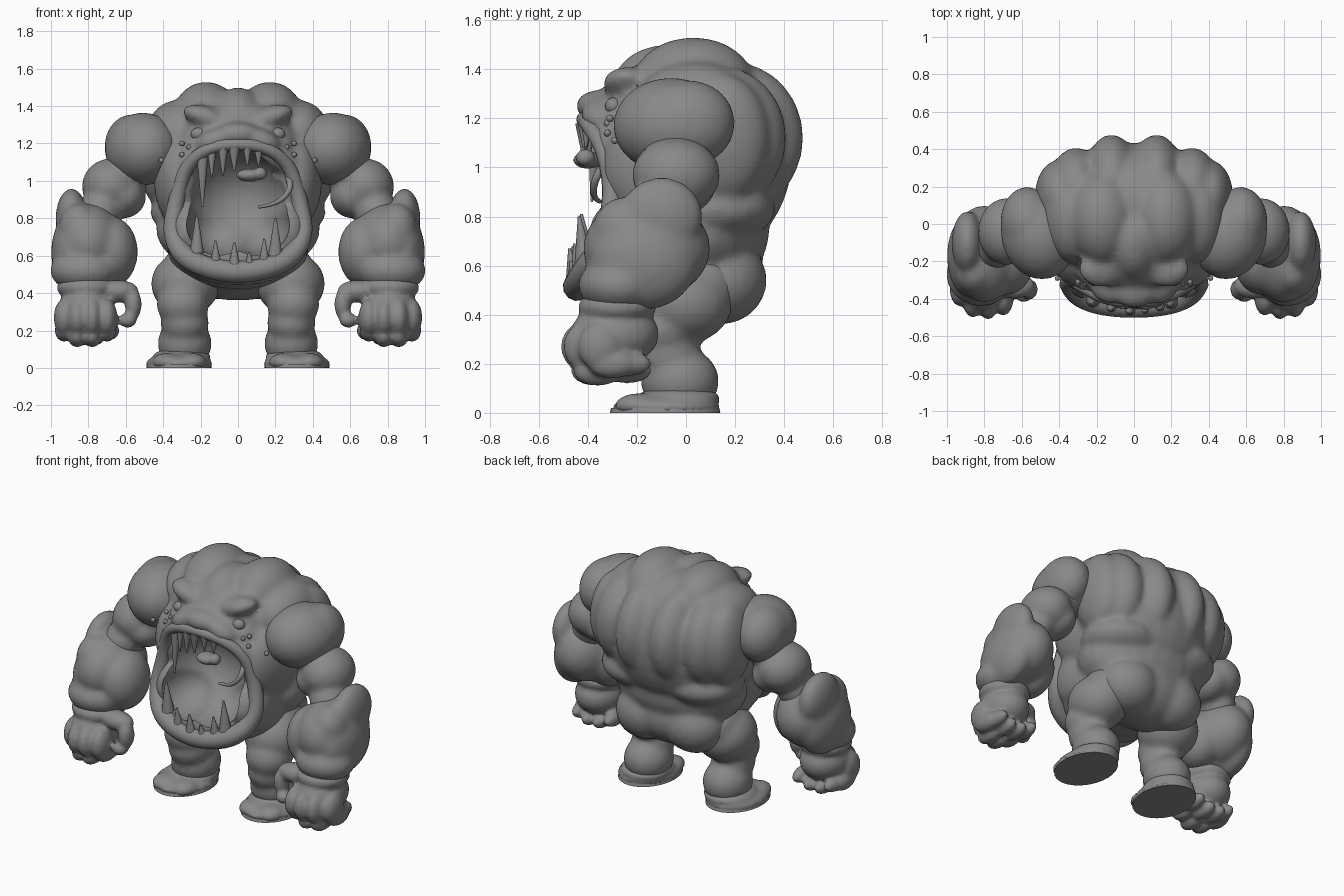
import bpy, bmesh, math
from mathutils import Matrix, Vector, Euler

if "Cube" in bpy.data.objects:
    bpy.data.objects.remove(bpy.data.objects["Cube"])

GREY = (0.25, 0.25, 0.25, 1)
hide = bpy.data.materials.new("stone_grey")
hide.use_nodes = True
hide.diffuse_color = GREY
for node in hide.node_tree.nodes:
    if node.type == 'BSDF_PRINCIPLED':
        node.inputs["Base Color"].default_value = GREY


def finish(name, bm, side=1):
    """Turn a bmesh into an object, reflected when side is -1."""
    if side < 0:
        bmesh.ops.scale(bm, vec=(-1, 1, 1), verts=bm.verts)
        bmesh.ops.reverse_faces(bm, faces=bm.faces)
    mesh = bpy.data.meshes.new(name)
    bm.to_mesh(mesh)
    bm.free()
    mesh.materials.append(hide)
    obj = bpy.data.objects.new(name, mesh)
    bpy.context.collection.objects.link(obj)
    return obj


def smooth(obj, angle=45):
    bpy.ops.object.select_all(action='DESELECT')
    obj.select_set(True)
    bpy.context.view_layer.objects.active = obj
    bpy.ops.object.shade_smooth_by_angle(angle=math.radians(angle))


def add_ball(bm, centre, radii, turn=(0, 0, 0), segs=24):
    rot = Euler([math.radians(a) for a in turn]).to_matrix().to_4x4()
    mat = Matrix.Translation(centre) @ rot @ Matrix.Diagonal((*radii, 1))
    bmesh.ops.create_uvsphere(bm, u_segments=segs, v_segments=segs * 2 // 3,
                              radius=1, matrix=mat)


def sculpt(name, balls, side=1, paired=False, voxel=0.018, relax=6, cutter=None):
    """Fuse overlapping masses into one skin."""
    bm = bmesh.new()
    for centre, radii, *turn in balls:
        add_ball(bm, centre, radii, *turn)
        if paired and centre[0] > 0:
            a, b, c = turn[0] if turn else (0, 0, 0)
            add_ball(bm, (-centre[0], *centre[1:]), radii, (a, -b, -c))
    for v in bm.verts:
        v.co.z = max(v.co.z, 0)
    obj = finish(name, bm, side)
    fuse = obj.modifiers.new("fuse", 'REMESH')
    fuse.mode, fuse.voxel_size = 'VOXEL', voxel
    soften = obj.modifiers.new("soften", 'SMOOTH')
    soften.iterations = relax
    if cutter:
        cut = obj.modifiers.new("cut", 'BOOLEAN')
        cut.operation, cut.object = 'DIFFERENCE', cutter
    bpy.context.view_layer.update()
    graph = bpy.context.evaluated_depsgraph_get()
    mesh = bpy.data.meshes.new_from_object(obj.evaluated_get(graph))
    obj.modifiers.clear()
    obj.data = mesh
    mesh.materials.clear()
    mesh.materials.append(hide)
    smooth(obj)
    return obj


def ball(name, centre, radii, side=1, segs=16):
    bm = bmesh.new()
    add_ball(bm, centre, radii, segs=segs)
    smooth(finish(name, bm, side))


def tube(name, points, radii, closed=False):
    curve = bpy.data.curves.new(name, 'CURVE')
    curve.dimensions, curve.bevel_depth, curve.bevel_resolution = '3D', 1, 4
    curve.use_fill_caps = True
    spline = curve.splines.new('NURBS')
    spline.points.add(len(points) - 1)
    for p, co, r in zip(spline.points, points, radii):
        p.co = (*co, 1)
        p.radius = r
    spline.use_cyclic_u, spline.use_endpoint_u = closed, not closed
    spline.order_u = 3
    curve.materials.append(hide)
    bpy.context.collection.objects.link(bpy.data.objects.new(name, curve))


def tooth(name, base, tip, radius):
    base, tip = Vector(base), Vector(tip)
    axis = tip - base
    bm = bmesh.new()
    mat = Matrix.Translation((base + tip) / 2) @ axis.to_track_quat('Z', 'Y').to_matrix().to_4x4()
    bmesh.ops.create_cone(bm, cap_ends=True, segments=10, radius1=radius,
                          radius2=radius * 0.15, depth=axis.length, matrix=mat)
    smooth(finish(name, bm))


# Trunk masses
trunk = [
    ((0, 0.09, 1.05), (0.47, 0.345, 0.42)),        # core
    ((0.12, 0.19, 1.12), (0.16, 0.29, 0.31)),      # inner back muscles
    ((0.31, 0.15, 1.12), (0.16, 0.26, 0.29)),      # outer back muscles
    ((0.41, 0.15, 1.12), (0.12, 0.19, 0.26)),      # flanks
    ((0, 0.05, 0.74), (0.44, 0.29, 0.25)),         # waist
    ((0.22, 0.13, 0.83), (0.25, 0.235, 0.13)),     # back fold
    ((0, 0.08, 0.56), (0.37, 0.24, 0.2)),          # pelvis
    ((0.17, 0.14, 0.54), (0.2, 0.19, 0.18)),       # rump
    ((0, -0.12, 0.64), (0.38, 0.3, 0.22)),         # belly
]
# Head masses, with the snout arching down to the mouth corners
head = [
    ((0.17, 0.03, 1.34), (0.18, 0.25, 0.19)),      # crown
    ((0, -0.08, 1.33), (0.14, 0.22, 0.17)),        # forehead
    ((0.33, 0.04, 1.25), (0.16, 0.25, 0.18)),      # neck muscles
    ((0, -0.26, 0.58), (0.31, 0.2, 0.14)),         # chin
    ((0.27, -0.2, 0.72), (0.12, 0.2, 0.18)),       # jaw sides
    ((0.31, -0.1, 1.0), (0.14, 0.24, 0.25)),       # cheeks
    ((0, -0.12, 1.2), (0.34, 0.25, 0.24)),         # face
    ((0.17, -0.24, 1.34), (0.13, 0.1, 0.06), (0, -18, 0)),  # brows
    ((0.21, -0.26, 1.2), (0.09, 0.08, 0.04)),      # eye bags
]
for t in (0, 0.5, 1):
    head.append(((0.23 * t, -0.36 + 0.08 * t * t, 1.25 - 0.13 * t * t),
                 (0.12, 0.09, 0.065), (0, 40 * t, 0)))

# Fuse the body and hollow out the mouth
mouth = sculpt("mouth_cutter", [((0, -0.42, 0.9), (0.28, 0.31, 0.27)),
                                ((0.1, -0.42, 0.77), (0.18, 0.25, 0.17))], paired=True)
mouth.hide_render = True
sculpt("torso", trunk + head, paired=True, relax=9, cutter=mouth)
bpy.data.objects.remove(mouth)

# Lips around the mouth, heavier on the jaw
half = [(0.16, -0.4, 1.18), (0.28, -0.33, 1.08), (0.33, -0.29, 0.9),
        (0.36, -0.32, 0.7), (0.26, -0.42, 0.56)]
ring = [(0, -0.42, 1.2)] + half + [(0, -0.45, 0.5)] + [(-x, y, z) for x, y, z in reversed(half)]
tube("lips", ring, [0.08 - 0.04 * z for x, y, z in ring], closed=True)

# Teeth: x position, tip height, radius
upper = [(-0.19, 0.86, 0.034), (-0.14, 1.02, 0.026), (-0.08, 1.03, 0.028),
         (-0.02, 1.05, 0.032), (0.05, 1.08, 0.025), (0.11, 1.08, 0.025)]
for i, (x, tip, r) in enumerate(upper):
    tooth(f"upper_tooth_{i + 1}", (x, -0.42 + x * x * 1.5, 1.18 - x * x),
          (x, -0.42 + x * x, tip), r)
lower = [(-0.22, 0.81, 0.04), (-0.12, 0.68, 0.032), (-0.02, 0.67, 0.036),
         (0.06, 0.62, 0.03), (0.14, 0.69, 0.032), (0.2, 0.8, 0.04)]
for i, (x, tip, r) in enumerate(lower):
    tooth(f"lower_tooth_{i + 1}", (x, -0.455 + x * x, 0.53 + x * x * 1.8),
          (x, -0.475 + x * x, tip), r)

# Tongue tip and hooked tusk inside the mouth
sculpt("tongue", [((0.06, -0.4, 1.03), (0.07, 0.06, 0.035)),
                  ((0.12, -0.41, 1.04), (0.035, 0.04, 0.035))], voxel=0.01, relax=2)
hook = [(0.26, -0.3, 1.05), (0.29, -0.36, 0.98), (0.25, -0.38, 0.91),
        (0.18, -0.37, 0.87), (0.11, -0.35, 0.86)]
tube("hooked_tusk", hook, [0.02 - 0.003 * i for i in range(len(hook))])

for side, label in ((1, "left"), (-1, "right")):
    # Eyes and cheek warts
    ball(f"{label}_eye", (0.21, -0.295, 1.25), (0.043, 0.035, 0.035), side)
    for i, spot in enumerate([(0.26, -0.32, 1.18), (0.3, -0.31, 1.2), (0.3, -0.32, 1.14),
                              (0.37, -0.27, 1.1), (0.41, -0.29, 1.11)]):
        ball(f"{label}_wart_{i + 1}", spot, (0.015,) * 3, side, 8)

    # Arm
    sculpt(f"{label}_shoulder", [((0.51, -0.06, 1.17), (0.2, 0.24, 0.195), (0, 10, -15)),
                                 ((0.57, 0.01, 1.18), (0.145, 0.19, 0.175))], side)
    sculpt(f"{label}_upper_arm", [
        ((0.68, -0.04, 0.97), (0.155, 0.18, 0.15)),
        ((0.61, -0.04, 0.92), (0.12, 0.16, 0.12)),
        ((0.74, -0.1, 0.83), (0.12, 0.14, 0.12)),
        ((0.56, -0.04, 1.08), (0.13, 0.16, 0.12))], side)
    sculpt(f"{label}_forearm", [
        ((0.8, -0.16, 0.67), (0.19, 0.26, 0.21)),
        ((0.88, -0.17, 0.62), (0.12, 0.22, 0.2)),
        ((0.68, -0.2, 0.62), (0.145, 0.18, 0.19)),
        ((0.82, -0.27, 0.52), (0.185, 0.17, 0.12)),
        ((0.85, -0.25, 0.74), (0.11, 0.13, 0.14)),
        ((0.89, -0.1, 0.8), (0.085, 0.17, 0.16))], side)

    # Half-closed hand: wrist, palm, thumb, then four curled fingers
    hand = [((0.81, -0.28, 0.43), (0.16, 0.16, 0.08)),
            ((0.81, -0.29, 0.32), (0.15, 0.18, 0.13)),
            ((0.64, -0.33, 0.41), (0.11, 0.07, 0.06)),
            ((0.56, -0.35, 0.34), (0.045, 0.055, 0.085)),
            ((0.59, -0.37, 0.255), (0.05, 0.05, 0.04))]
    for x, y, z in ((0.7, -0.4, 0.2), (0.78, -0.42, 0.17), (0.86, -0.41, 0.17), (0.93, -0.35, 0.2)):
        hand += [((x, y, 0.27), (0.055, 0.09, 0.1)),
                 ((x, y + 0.05, z), (0.05, 0.1, 0.06)),
                 ((x - 0.02, -0.24, z), (0.045, 0.1, 0.05))]
    sculpt(f"{label}_hand", hand, side, voxel=0.012)

    # Leg, with the bent knee pushed forward
    sculpt(f"{label}_leg", [
        ((0.28, -0.01, 0.45), (0.185, 0.2, 0.17)),
        ((0.24, 0.04, 0.52), (0.17, 0.19, 0.15)),
        ((0.295, -0.1, 0.34), (0.14, 0.14, 0.13)),
        ((0.285, -0.08, 0.24), (0.13, 0.14, 0.12)),
        ((0.285, -0.025, 0.13), (0.145, 0.16, 0.14))], side)

    # Foot with two broad toes on a flat sole
    foot = [((0.315, -0.08, 0.02), (0.178, 0.22, 0.065)),
            ((0.3, -0.03, 0.06), (0.155, 0.17, 0.05))]
    foot += [((x, -0.19, 0.03), (0.08, 0.1, 0.05)) for x in (0.245, 0.38)]
    sculpt(f"{label}_foot", foot, side, voxel=0.014, relax=4)
    bm = bmesh.new()
    bmesh.ops.create_cone(bm, cap_ends=True, segments=32, radius1=1, radius2=0.98, depth=0.02,
                          matrix=Matrix.Translation((0.315, -0.085, 0.01)) @ Matrix.Diagonal((0.175, 0.225, 1, 1)))
    smooth(finish(f"{label}_sole", bm, side))
